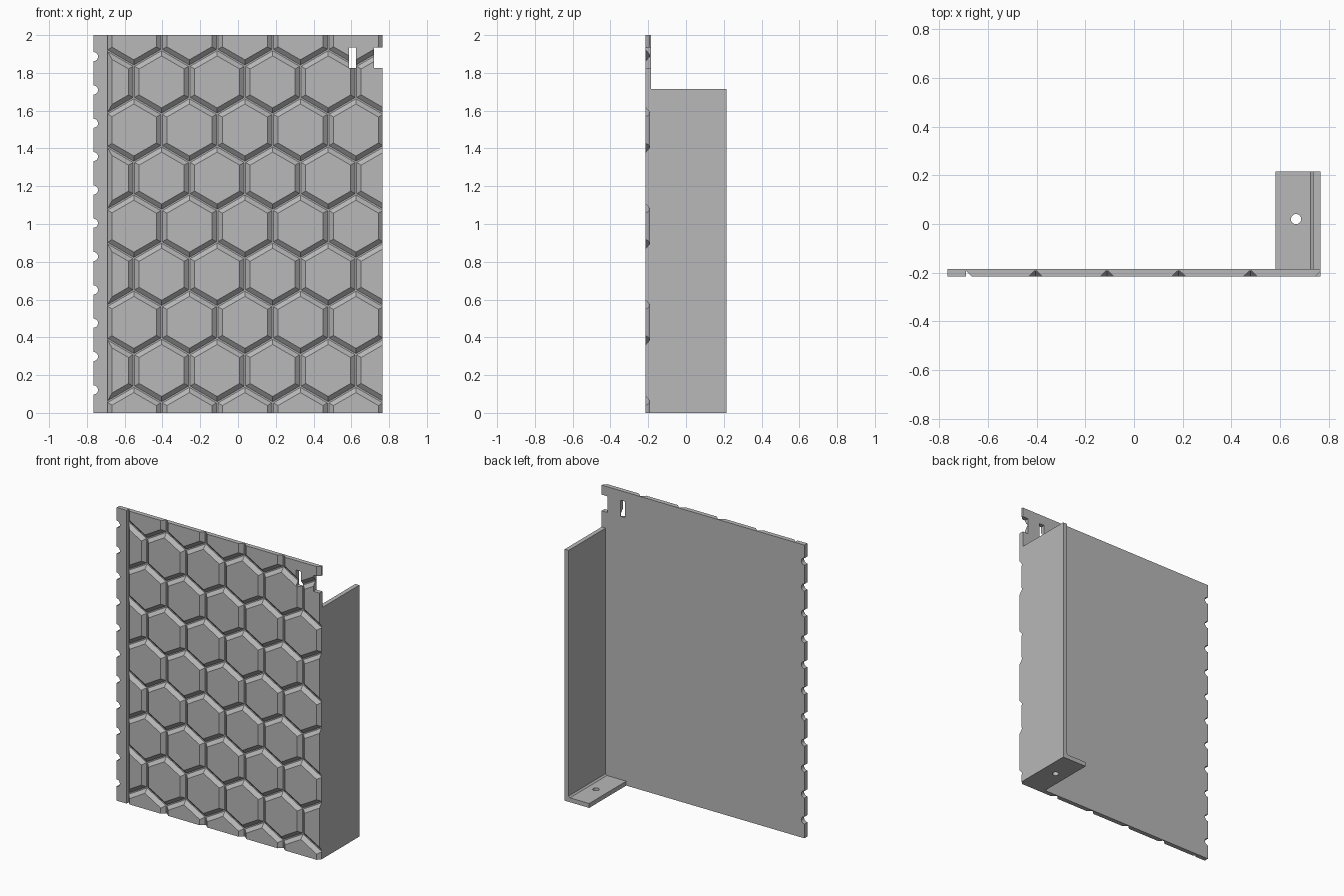
import bpy, bmesh, math
from mathutils import Vector

cube = bpy.data.objects.get("Cube")
if cube:
    bpy.data.objects.remove(cube, do_unlink=True)

# Main dimensions
W, H = 0.765, 2.0
FRONT, BASE, BACK = -0.215, -0.192, -0.184
STRIP_X = -0.69
PITCH = 0.294
ROW = PITCH * math.sqrt(3) / 2
GAP, SLOPE = 0.004, 0.024

grey = bpy.data.materials.new("plain grey")
grey.use_nodes = True
grey.diffuse_color = (0.48, 0.48, 0.48, 1)
grey.node_tree.nodes["Principled BSDF"].inputs["Base Color"].default_value = grey.diffuse_color


def finish(name, bm):
    bmesh.ops.recalc_face_normals(bm, faces=bm.faces[:])
    mesh = bpy.data.meshes.new(name)
    bm.to_mesh(mesh)
    bm.free()
    mesh.materials.append(grey)
    obj = bpy.data.objects.new(name, mesh)
    bpy.context.collection.objects.link(obj)
    return obj


def add_prism(bm, rings):
    """Closed solid through matching rings of points."""
    loops = [[bm.verts.new(p) for p in ring] for ring in rings]
    bm.faces.new(loops[0])
    bm.faces.new(loops[-1])
    n = len(loops[0])
    for a, b in zip(loops, loops[1:]):
        for i in range(n):
            j = (i + 1) % n
            bm.faces.new((a[i], a[j], b[j], b[i]))


def add_box(bm, x, y, z):
    add_prism(bm, [[(x[0], v, z[0]), (x[1], v, z[0]), (x[1], v, z[1]), (x[0], v, z[1])] for v in y])


def add_cylinder(bm, centre, radius, length, axis):
    ring = [(radius * math.cos(math.tau * i / 24), radius * math.sin(math.tau * i / 24)) for i in range(24)]
    rings = []
    for d in (-length / 2, length / 2):
        offsets = [(a, d, b) if axis == "y" else (a, b, d) for a, b in ring]
        rings.append([Vector(centre) + Vector(o) for o in offsets])
    add_prism(bm, rings)


def cut(obj, cutter):
    """Subtract the cutter and bake the result."""
    mod = obj.modifiers.new("cut", "BOOLEAN")
    mod.operation, mod.solver, mod.object = "DIFFERENCE", "EXACT", cutter
    bpy.context.view_layer.update()
    result = bpy.data.meshes.new_from_object(obj.evaluated_get(bpy.context.evaluated_depsgraph_get()))
    obj.modifiers.clear()
    obj.data = result


def trim(bm, point, normal):
    """Remove everything beyond a plane and cap the cut."""
    bmesh.ops.bisect_plane(bm, geom=bm.verts[:] + bm.edges[:] + bm.faces[:], dist=1e-6,
                           plane_co=point, plane_no=normal, clear_outer=True)
    open_edges = [e for e in bm.edges if e.is_boundary]
    if open_edges:
        bmesh.ops.holes_fill(bm, edges=open_edges, sides=0)


def hexagon(x, y, z, apothem):
    r = apothem * 2 / math.sqrt(3)
    return [(x + r * math.sin(math.tau * i / 6), y, z + r * math.cos(math.tau * i / 6)) for i in range(6)]


# Thin backing sheet
bm = bmesh.new()
add_box(bm, (STRIP_X, W), (BASE, BACK), (0, H))
sheet = finish("backing_sheet", bm)

# Bevelled hexagon tiles, trimmed to the panel outline
bm = bmesh.new()
for row in range(9):
    z = -0.03 + row * ROW
    start = -0.5515 if row % 2 == 0 else -0.6985
    for col in range(6):
        x = start + col * PITCH
        if x < W + 0.05:
            a = PITCH / 2 - GAP
            add_prism(bm, [hexagon(x, BASE, z, a), hexagon(x, FRONT, z, a - SLOPE)])
trim(bm, (W, 0, 0), (1, 0, 0))
trim(bm, (0, 0, 0), (0, 0, -1))
trim(bm, (0, 0, H), (0, 0, 1))
trim(bm, (STRIP_X, BASE, 0), (-1, -1, 0))
tiles = finish("hexagon_tiles", bm)

# Slot and edge notch near the top corner
bm = bmesh.new()
for x in ((0.588, 0.625), (0.72, 0.8)):
    add_box(bm, x, (-0.3, -0.1), (1.825, 1.935))
slots = finish("slot_cutter", bm)
cut(sheet, slots)
cut(tiles, slots)

# Plain edge strip with a row of half-round notches
bm = bmesh.new()
add_box(bm, (-W, STRIP_X), (FRONT, BACK), (0, H))
strip = finish("edge_strip", bm)
bm = bmesh.new()
for i in range(11):
    add_cylinder(bm, (-W, -0.2, 0.122 + i * 0.1764), 0.024, 0.2, "y")
notches = finish("notch_cutter", bm)
cut(strip, notches)

# Side wall and foot flange in one L-shaped section
bm = bmesh.new()
T, INNER, TOP = 0.03, 0.735, 1.715
section = [(0.58, 0), (W, 0), (W, TOP), (INNER, TOP), (INNER, T + 0.01), (INNER - 0.01, T), (0.58, T)]
add_prism(bm, [[(x, y, z) for x, z in section] for y in (BACK, 0.215)])
bracket = finish("side_bracket", bm)
bm = bmesh.new()
add_cylinder(bm, (0.665, 0.02, 0), 0.021, 0.2, "z")
hole = finish("hole_cutter", bm)
cut(bracket, hole)

for cutter in (slots, notches, hole):
    bpy.data.objects.remove(cutter, do_unlink=True)
